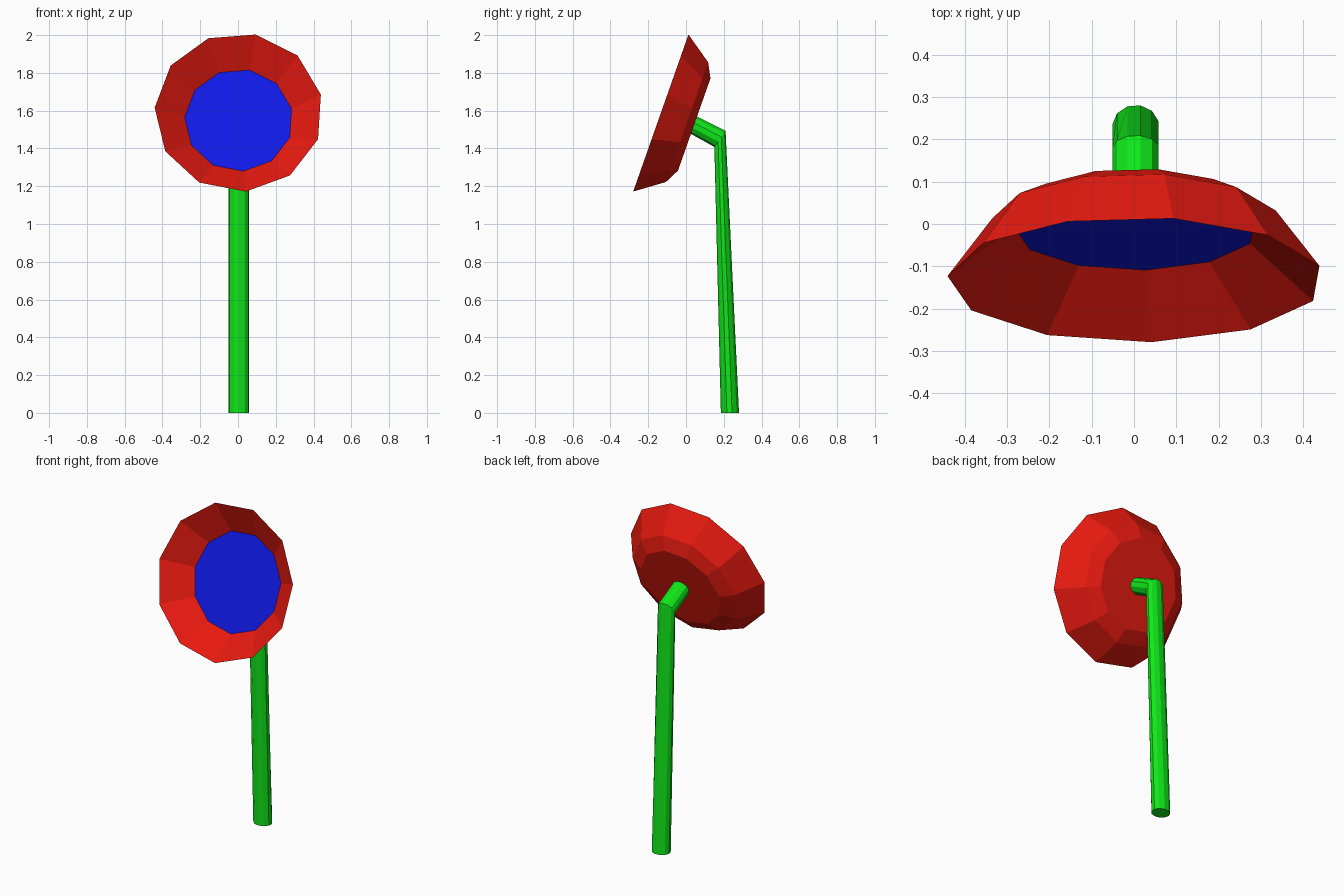
import bpy, bmesh, math
from mathutils import Vector

if "Cube" in bpy.data.objects:
    bpy.data.objects.remove(bpy.data.objects["Cube"])

SIDES = 11
PHASE = math.radians(78.4)
CX = 0.004
UP = Vector((0, 0.332, 0.943))       # in-plane "up" of the tilted head
BACK = Vector((0, 0.943, -0.332))    # head axis, pointing backwards
RIM = Vector((CX, -0.132, 1.591))    # centre of the rim


def ring(bm, centre, v_dir, ru, rv):
    """Polygon ring spanned by the x axis and v_dir."""
    v_dir = Vector(v_dir).normalized()
    verts = []
    for i in range(SIDES):
        a = PHASE + 2 * math.pi * i / SIDES
        verts.append(bm.verts.new(Vector(centre) + Vector((ru * math.cos(a), 0, 0))
                                  + v_dir * (rv * math.sin(a))))
    return verts


def loft(name, rings, colour, cap_start=False, cap_end=False):
    """Skin a list of (centre, v_dir, ru, rv) rings into a flat-shaded object."""
    bm = bmesh.new()
    loops = [ring(bm, *r) for r in rings]
    for a, b in zip(loops, loops[1:]):
        for i in range(SIDES):
            j = (i + 1) % SIDES
            bm.faces.new((a[i], a[j], b[j], b[i]))
    if cap_start:
        bm.faces.new(loops[0])
    if cap_end:
        bm.faces.new(loops[-1])
    if len(loops) > 1:
        bmesh.ops.recalc_face_normals(bm, faces=bm.faces[:])
    mesh = bpy.data.meshes.new(name)
    bm.to_mesh(mesh)
    bm.free()
    mat = bpy.data.materials.new(name + "_colour")
    mat.diffuse_color = (*colour, 1)
    mat.use_nodes = True
    mat.node_tree.nodes["Principled BSDF"].inputs["Base Color"].default_value = mat.diffuse_color
    mesh.materials.append(mat)
    obj = bpy.data.objects.new(name, mesh)
    bpy.context.collection.objects.link(obj)
    return obj


def head_ring(depth, radius):
    return (RIM + BACK * depth, UP, radius, radius)


# Red bowl of petals: inner hole, rim, outer shoulder, flat back
loft("petal_bowl",
     [head_ring(0.125, 0.287), head_ring(0, 0.446),
      head_ring(0.147, 0.340), head_ring(0.187, 0.262)],
     (0.8, 0.01, 0.005), cap_end=True)

# Blue centre closing the bottom of the bowl
loft("flower_centre", [head_ring(0.125, 0.287)], (0.005, 0.01, 0.8), cap_start=True)

# Green stem: base, mitred bend, neck ending inside the head
loft("stem",
     [((CX, 0.233, 0), (0, 1, 0), 0.055, 0.0486),
      ((CX, 0.180, 1.451), (0, 0.059, 0.085), 0.055, 0.0525),
      ((CX, 0.030, 1.530), UP, 0.055, 0.049)],
     (0.005, 0.8, 0.01), cap_start=True, cap_end=True)
